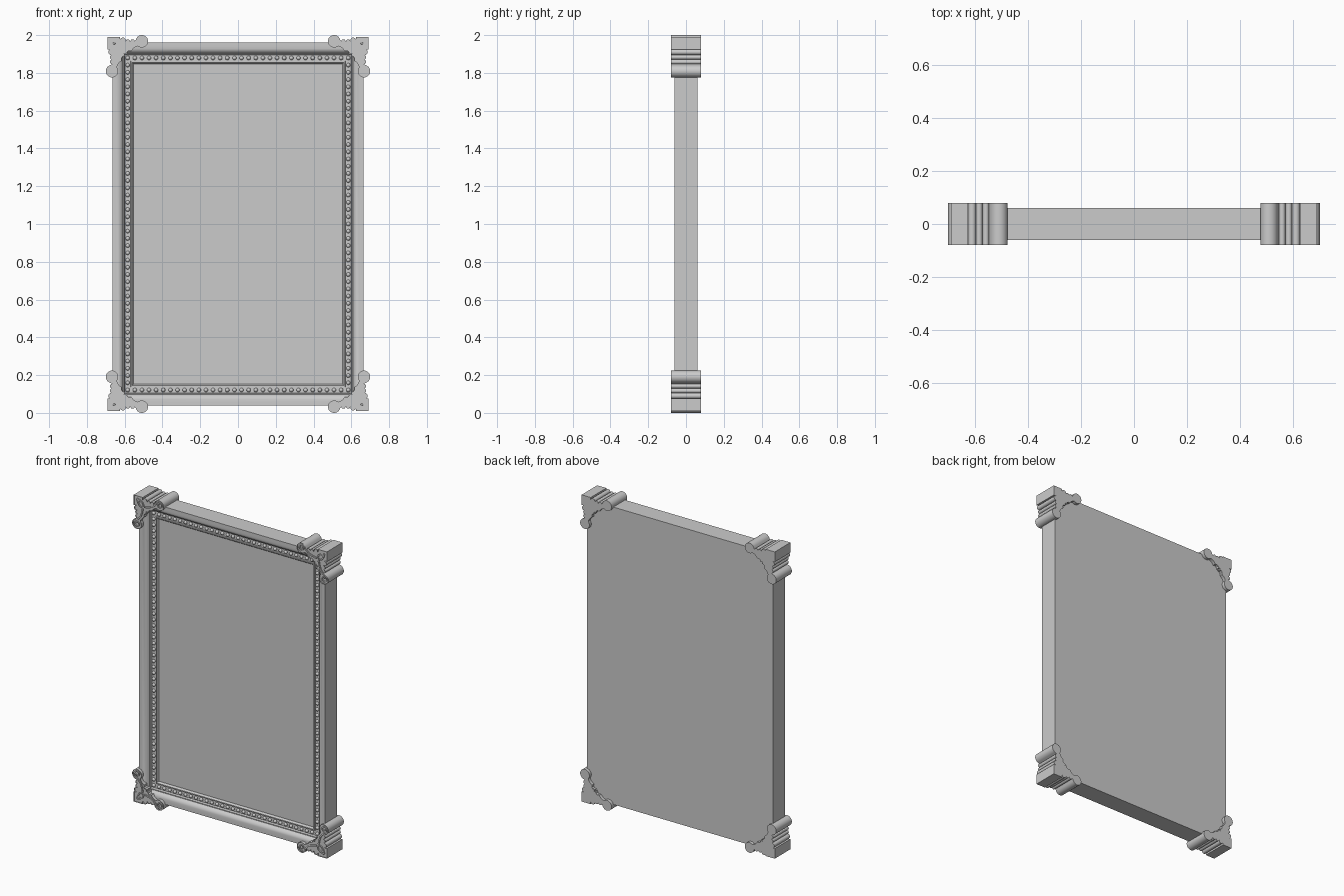
import bpy, bmesh, math
from mathutils import Matrix, Vector

if "Cube" in bpy.data.objects:
    bpy.data.objects.remove(bpy.data.objects["Cube"])

ZC = 1.0            # centre height of the frame
W, H = 0.665, 0.96  # half width and half height of the body


def finish(name, bm, angle=35):
    bmesh.ops.recalc_face_normals(bm, faces=bm.faces)
    me = bpy.data.meshes.new(name)
    bm.to_mesh(me)
    bm.free()
    ob = bpy.data.objects.new(name, me)
    ob.location.z = ZC
    bpy.context.collection.objects.link(ob)
    bpy.ops.object.select_all(action='DESELECT')
    ob.select_set(True)
    bpy.context.view_layer.objects.active = ob
    bpy.ops.object.shade_smooth_by_angle(angle=math.radians(angle))
    return ob


def mirror_xz(ob):
    m = ob.modifiers.new("mirror", 'MIRROR')
    m.use_axis = (True, False, True)
    m.use_mirror_merge = False


def arc(cu, cv, r, a0, a1, n, r1=None):
    r1 = r if r1 is None else r1
    out = []
    for i in range(n + 1):
        t = i / n
        a = math.radians(a0 + (a1 - a0) * t)
        q = r + (r1 - r) * t
        out.append((cu + q * math.cos(a), cv + q * math.sin(a)))
    return out


def place(u, v, y):
    # u, v run inward from the outer corner of the ornament
    return Vector((0.69 - u, y, 0.99 - v))


def prism(bm, pts, y0, y1):
    front = [bm.verts.new(place(u, v, y0)) for u, v in pts]
    back = [bm.verts.new(place(u, v, y1)) for u, v in pts]
    n = len(pts)
    for i in range(n):
        j = (i + 1) % n
        bm.faces.new((front[i], front[j], back[j], back[i]))
    bm.faces.new(back)
    return bm.faces.new(front)


def ribbon(bm, pts, width):
    # flat raised strip that tapers toward its end
    left, right = [], []
    for i, p in enumerate(pts):
        d = Vector(pts[min(i + 1, len(pts) - 1)]) - Vector(pts[max(i - 1, 0)])
        d.normalize()
        w = width * (1 - 0.4 * i / len(pts)) / 2
        left.append((p[0] - d.y * w, p[1] + d.x * w))
        right.append((p[0] + d.y * w, p[1] - d.x * w))
    prism(bm, left + right[::-1], -0.079, -0.069)


# frame moulding: (inset, depth) profile swept round the rectangle
profile = [(0, 0.06), (0, -0.06), (0.018, -0.06), (0.032, -0.058), (0.044, -0.052),
           (0.052, -0.044), (0.057, -0.034), (0.062, -0.034), (0.066, -0.022),
           (0.096, -0.022), (0.098, -0.029), (0.105, -0.029), (0.111, -0.022), (0.112, -0.014)]
bm = bmesh.new()
rings = [[bm.verts.new((sx * (W - d), y, sz * (H - d)))
          for sx, sz in ((-1, -1), (1, -1), (1, 1), (-1, 1))] for d, y in profile]
for a, b in zip(rings, rings[1:]):
    for i in range(4):
        j = (i + 1) % 4
        bm.faces.new((a[i], a[j], b[j], b[i]))
bm.faces.new(rings[0])
bm.faces.new(rings[-1])
finish("frame_and_panel", bm, 28)

# row of beads round the panel
bm = bmesh.new()
bx, bz, nx, nz = W - 0.081, H - 0.081, 31, 46
spots = [(-bx + 2 * bx * i / nx, s * bz) for i in range(nx + 1) for s in (-1, 1)]
spots += [(s * bx, -bz + 2 * bz * i / nz) for i in range(1, nz) for s in (-1, 1)]
for x, z in spots:
    bmesh.ops.create_uvsphere(bm, u_segments=12, v_segments=8, radius=0.011,
                              matrix=Matrix.Translation((x, -0.024, z)))
finish("beads", bm, 60)

# corner ornament outline: one half, then its diagonal reflection
half = [(0, 0), (0.065, 0)]
half += arc(0.080, 0.018, 0.015, 185, 355, 8)
half += arc(0.107, 0.024, 0.012, 185, 355, 8)
half += arc(0.132, 0.024, 0.012, 185, 355, 8)
half += arc(0.181, 0.023, 0.033, 195, 490, 22)
half += [(0.146, 0.053), (0.135, 0.062), (0.126, 0.074), (0.112, 0.073),
         (0.103, 0.080), (0.100, 0.092), (0.087, 0.087)]
outline = half + [(v, u) for u, v in half[1:-1]][::-1]

bm = bmesh.new()
face = prism(bm, outline, -0.08, 0.08)
bmesh.ops.inset_region(bm, faces=[face], thickness=0.005, use_even_offset=False)
for v in face.verts:
    v.co.y = -0.072
mirror_xz(finish("corner_blocks", bm))

# raised scrolls and leaf stems on the corner fronts
bm = bmesh.new()
spiral = [(0.075, 0.062), (0.105, 0.056), (0.130, 0.047)]
spiral += arc(0.181, 0.023, 0.025, 180, 620, 30, 0.006)
stem = [(0.022, 0.022), (0.045, 0.028), (0.062, 0.040), (0.068, 0.055), (0.060, 0.062)]
for path in (spiral, stem):
    ribbon(bm, path, 0.009)
    ribbon(bm, [(v, u) for u, v in path], 0.009)
mirror_xz(finish("corner_scrolls", bm))

# small stud in each corner square
bm = bmesh.new()
bmesh.ops.create_uvsphere(bm, u_segments=12, v_segments=8, radius=0.007,
                          matrix=Matrix.Translation(place(0.034, 0.034, -0.072)))
mirror_xz(finish("corner_studs", bm, 60))
